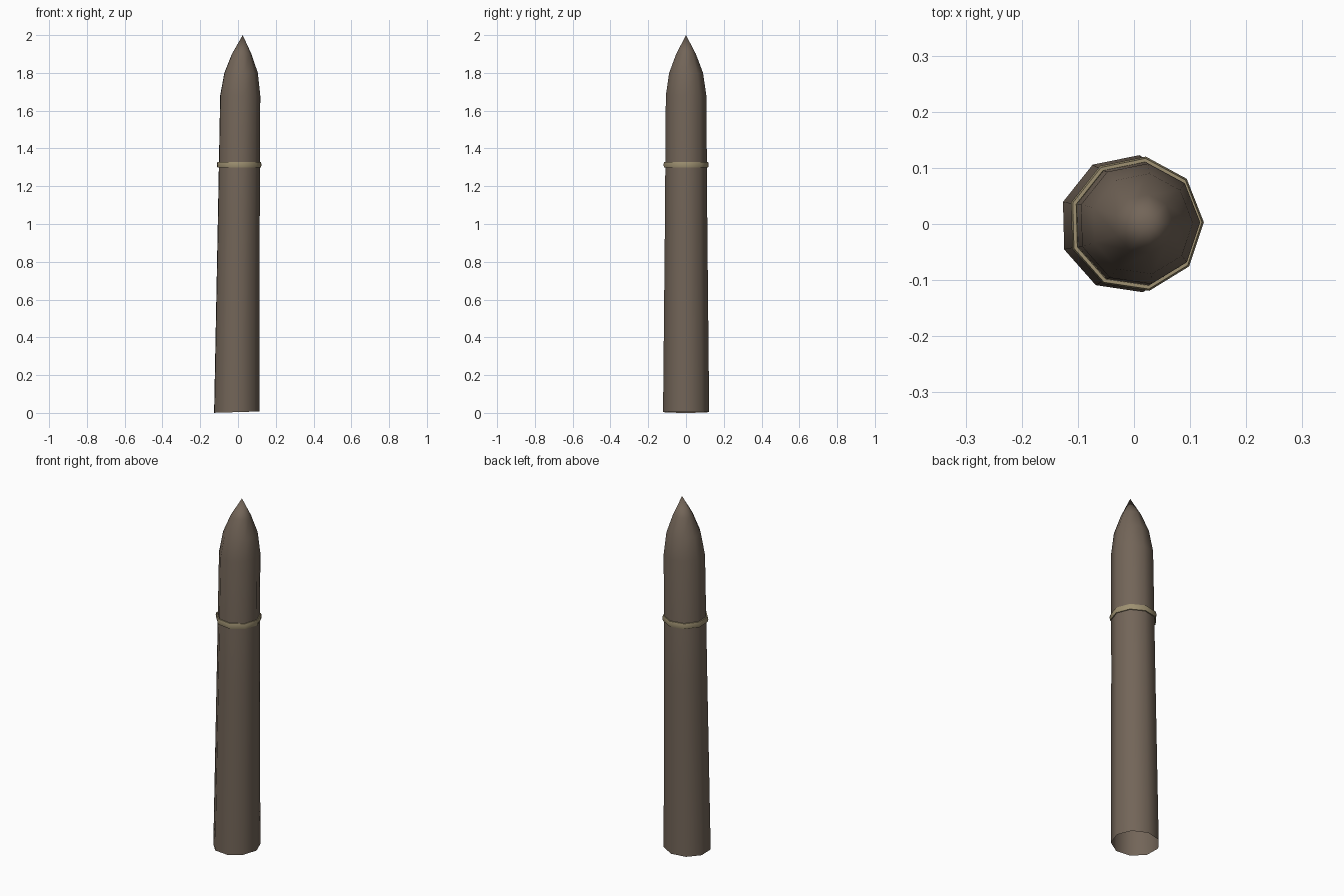
import bpy, bmesh
from math import sin, cos, pi, radians

SIDES = 9
TURN = radians(1.5)

cube = bpy.data.objects.get("Cube")
if cube:
    bpy.data.objects.remove(cube)


def material(name, rgb):
    mat = bpy.data.materials.new(name)
    mat.use_nodes = True
    mat.diffuse_color = (*rgb, 1)
    mat.node_tree.nodes["Principled BSDF"].inputs["Base Color"].default_value = (*rgb, 1)
    return mat


def loft(name, sections, mat, closed=False, tip=None):
    """Skin nine-sided sections given as (centre x, z, radius, tilt)."""
    bm = bmesh.new()
    rings = []
    for cx, z, r, tilt in sections:
        angles = [TURN + 2 * pi * i / SIDES for i in range(SIDES)]
        rings.append([bm.verts.new((cx + r * cos(a), r * sin(a), z + tilt * r * cos(a)))
                      for a in angles])
    pairs = list(zip(rings, rings[1:]))
    if closed:
        pairs.append((rings[-1], rings[0]))
    for low, high in pairs:
        for i in range(SIDES):
            j = (i + 1) % SIDES
            bm.faces.new((low[i], low[j], high[j], high[i]))
    if tip:
        point = bm.verts.new(tip)
        for i in range(SIDES):
            bm.faces.new((rings[-1][i], rings[-1][(i + 1) % SIDES], point))
    bmesh.ops.recalc_face_normals(bm, faces=bm.faces)
    mesh = bpy.data.meshes.new(name)
    bm.to_mesh(mesh)
    bm.free()
    mesh.materials.append(mat)
    obj = bpy.data.objects.new(name, mesh)
    bpy.context.collection.objects.link(obj)
    bpy.ops.object.select_all(action='DESELECT')
    obj.select_set(True)
    bpy.context.view_layer.objects.active = obj
    bpy.ops.object.shade_smooth_by_angle(angle=radians(65))
    return obj


wood = material("brown wood", (0.17, 0.13, 0.098))
rope = material("tan rope", (0.34, 0.28, 0.165))

# Leaning post, open underneath, sharpened to a point
loft("post", [
    (-0.009, 0.004, 0.124, 0.03),
    (-0.007, 0.20, 0.122, 0),
    (0.001, 1.00, 0.114, 0),
    (0.009, 1.68, 0.109, 0),
    (0.014, 1.80, 0.091, 0),
    (0.018, 1.90, 0.053, 0),
], wood, tip=(0.025, 0, 2.0))

# Loose rope loop with a six-sided section
section = [(0.0065 * cos(k * pi / 3), 0.0175 * sin(k * pi / 3)) for k in range(6)]
loft("rope_loop", [(0.003, 1.314 + dz, 0.115 + dr, 0) for dr, dz in section],
     rope, closed=True)
